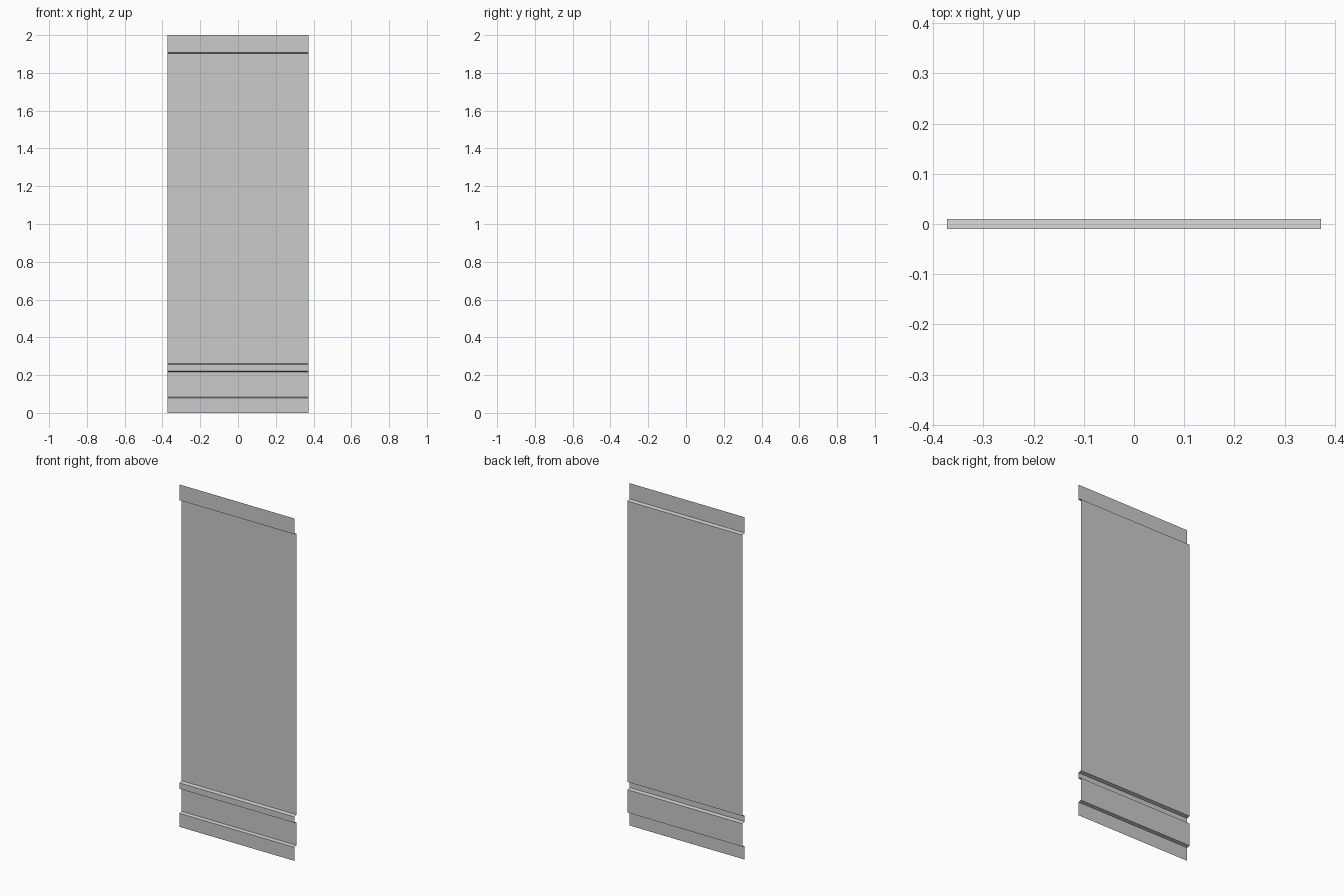
import bpy, bmesh

if "Cube" in bpy.data.objects:
    bpy.data.objects.remove(bpy.data.objects["Cube"])

HALF_W = 0.372
F, B = -0.01, 0.01   # front and back planes of the folded sheet

# side profile (y, z) from bottom to top
profile = [(F, 0), (F, 0.079), (B, 0.083),
           (B, 0.217), (F, 0.222), (F, 0.257), (B, 0.262),
           (B, 1.903), (F, 1.908), (F, 2.0)]

# open sheet swept across the width
bm = bmesh.new()
verts = [bm.verts.new((-HALF_W, y, z)) for y, z in profile]
edges = [bm.edges.new(pair) for pair in zip(verts, verts[1:])]
swept = bmesh.ops.extrude_edge_only(bm, edges=edges)["geom"]
bmesh.ops.translate(bm, vec=(2 * HALF_W, 0, 0),
                    verts=[g for g in swept if isinstance(g, bmesh.types.BMVert)])
bmesh.ops.recalc_face_normals(bm, faces=bm.faces)
bm.faces.ensure_lookup_table()
if bm.faces[0].normal.y > 0:
    bmesh.ops.reverse_faces(bm, faces=bm.faces)
mesh = bpy.data.meshes.new("folded_panel")
bm.to_mesh(mesh)
bm.free()
panel = bpy.data.objects.new("folded_panel", mesh)
bpy.context.collection.objects.link(panel)
